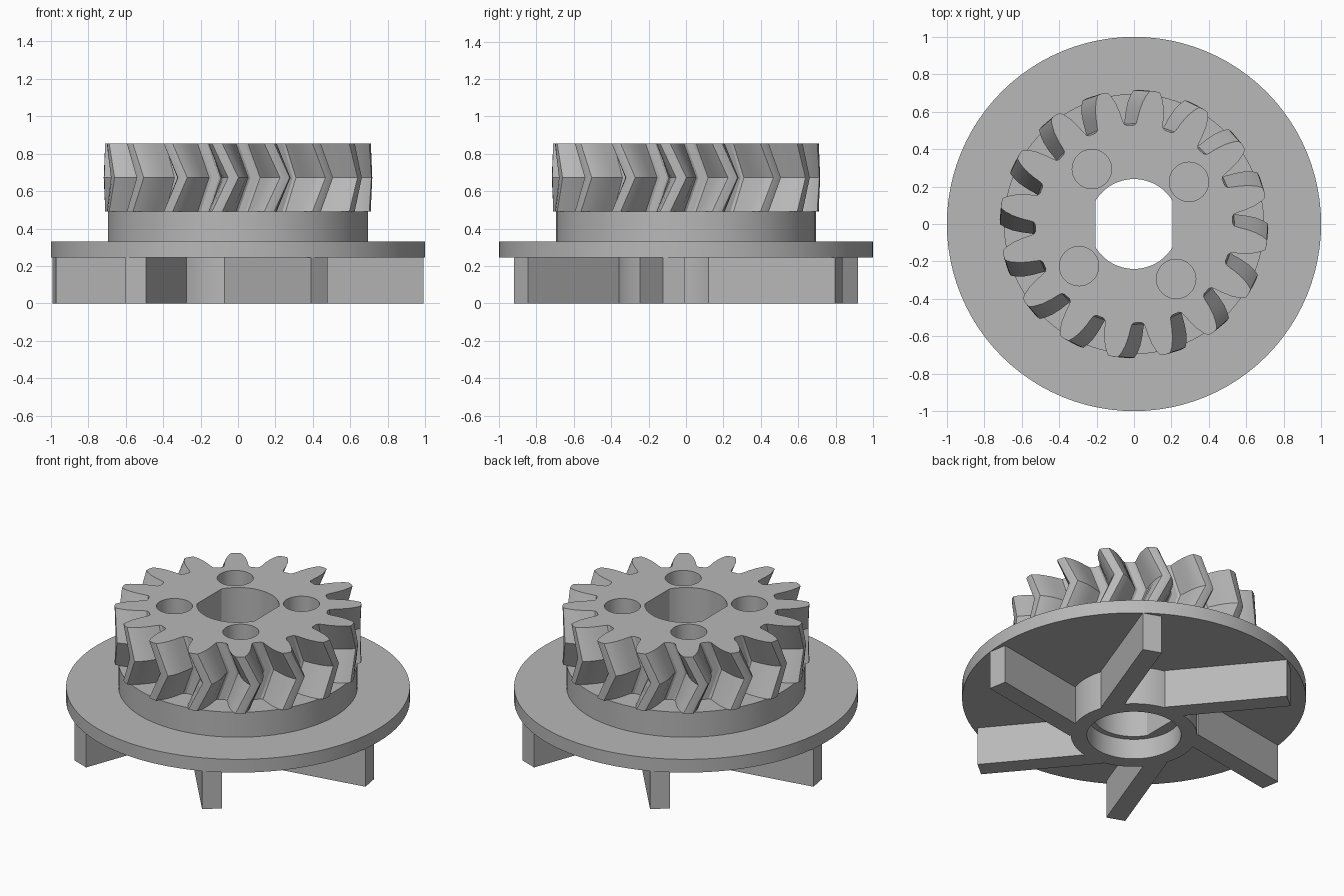
import bpy, bmesh
from math import cos, sin, radians, pi, asin

if "Cube" in bpy.data.objects:
    bpy.data.objects.remove(bpy.data.objects["Cube"])

grey = bpy.data.materials.new("plain grey")
grey.use_nodes = True
colour = (0.48, 0.48, 0.48, 1)
grey.diffuse_color = colour
grey.node_tree.nodes["Principled BSDF"].inputs["Base Color"].default_value = colour


def polar(r, degrees):
    return r * cos(radians(degrees)), r * sin(radians(degrees))


def circle(r=1, n=96, cx=0, cy=0):
    return [(cx + r * cos(2 * pi * i / n), cy + r * sin(2 * pi * i / n)) for i in range(n)]


def stack(name, outline, layers):
    """Solid through copies of one outline; each layer is (z, scale, turn in degrees)."""
    bm = bmesh.new()
    rings = []
    for z, scale, turn in layers:
        c, s = cos(radians(turn)) * scale, sin(radians(turn)) * scale
        rings.append([bm.verts.new((x * c - y * s, x * s + y * c, z)) for x, y in outline])
    n = len(outline)
    for low, high in zip(rings, rings[1:]):
        for i in range(n):
            j = (i + 1) % n
            bm.faces.new((low[i], low[j], high[j], high[i]))
    bm.faces.new(rings[0][::-1])
    bm.faces.new(rings[-1])
    bmesh.ops.recalc_face_normals(bm, faces=bm.faces)
    mesh = bpy.data.meshes.new(name)
    bm.to_mesh(mesh)
    bm.free()
    mesh.materials.append(grey)
    obj = bpy.data.objects.new(name, mesh)
    bpy.context.collection.objects.link(obj)
    return obj


def activate(obj):
    bpy.ops.object.select_all(action='DESELECT')
    obj.select_set(True)
    bpy.context.view_layer.objects.active = obj


# Stepped body: hub, wide flange and gear seat
body = stack("flanged_body", circle(), [
    (0, 0.367, 0), (0.245, 0.367, 0), (0.245, 1, 0),
    (0.33, 1, 0), (0.33, 0.695, 0), (0.49, 0.695, 0)])

# Herringbone gear: half a tooth as (angle, radius), mirrored and repeated
TEETH = 16
half = [(9.2, 0.528), (7.8, 0.537), (7.1, 0.56), (6.3, 0.6),
        (5, 0.65), (3.5, 0.69), (2.2, 0.715)]
tooth = [(-a, r) for a, r in half] + [(0, 0.718)] + [(a, r) for a, r in half[::-1]]
outline = [polar(r, a + k * 360 / TEETH) for k in range(TEETH) for a, r in tooth]
gear = stack("herringbone_gear", outline, [(0.49, 1, 13.5), (0.672, 1, 20.5), (0.855, 1, 13.5)])

# Cutters: two-flat bore, counterbore and four blind holes
R, FLAT = 0.24, 0.205
edge = asin((R * R - FLAT * FLAT) ** 0.5 / R)
arc = [pi / 2 + (pi / 2 - edge) * (i / 12 - 1) for i in range(25)]
bore = [(R * cos(a), R * sin(a)) for a in arc]
bore += [(-x, -y) for x, y in bore]
cutters = [stack("bore_cutter", bore, [(-0.1, 1, 0), (1, 1, 0)]),
           stack("counterbore_cutter", circle(0.274), [(-0.1, 1, 0), (0.13, 1, 0)])]
for k in range(4):
    x, y = polar(0.37, 37.5 + 90 * k)
    cutters.append(stack("hole_cutter", circle(0.105, 48, x, y), [(0.35, 1, 0), (1, 1, 0)]))

for obj in (body, gear):
    activate(obj)
    for cutter in cutters:
        mod = obj.modifiers.new("cut", 'BOOLEAN')
        mod.operation, mod.solver, mod.object = 'DIFFERENCE', 'EXACT', cutter
        bpy.ops.object.modifier_apply(modifier=mod.name)
for cutter in cutters:
    bpy.data.objects.remove(cutter)

# Six offset blades under the flange
blade = [(0.235, -0.29), (0.956, -0.29), (0.956, -0.173), (0.235, -0.173)]
for k in range(6):
    turn = 60 * k - 50.2
    stack(f"blade_{k + 1}", blade, [(0, 1, turn), (0.245, 1, turn)])

# Smooth round walls, keeping the edges crisp
for obj in (body, gear):
    activate(obj)
    bpy.ops.object.shade_smooth_by_angle(angle=radians(30))
